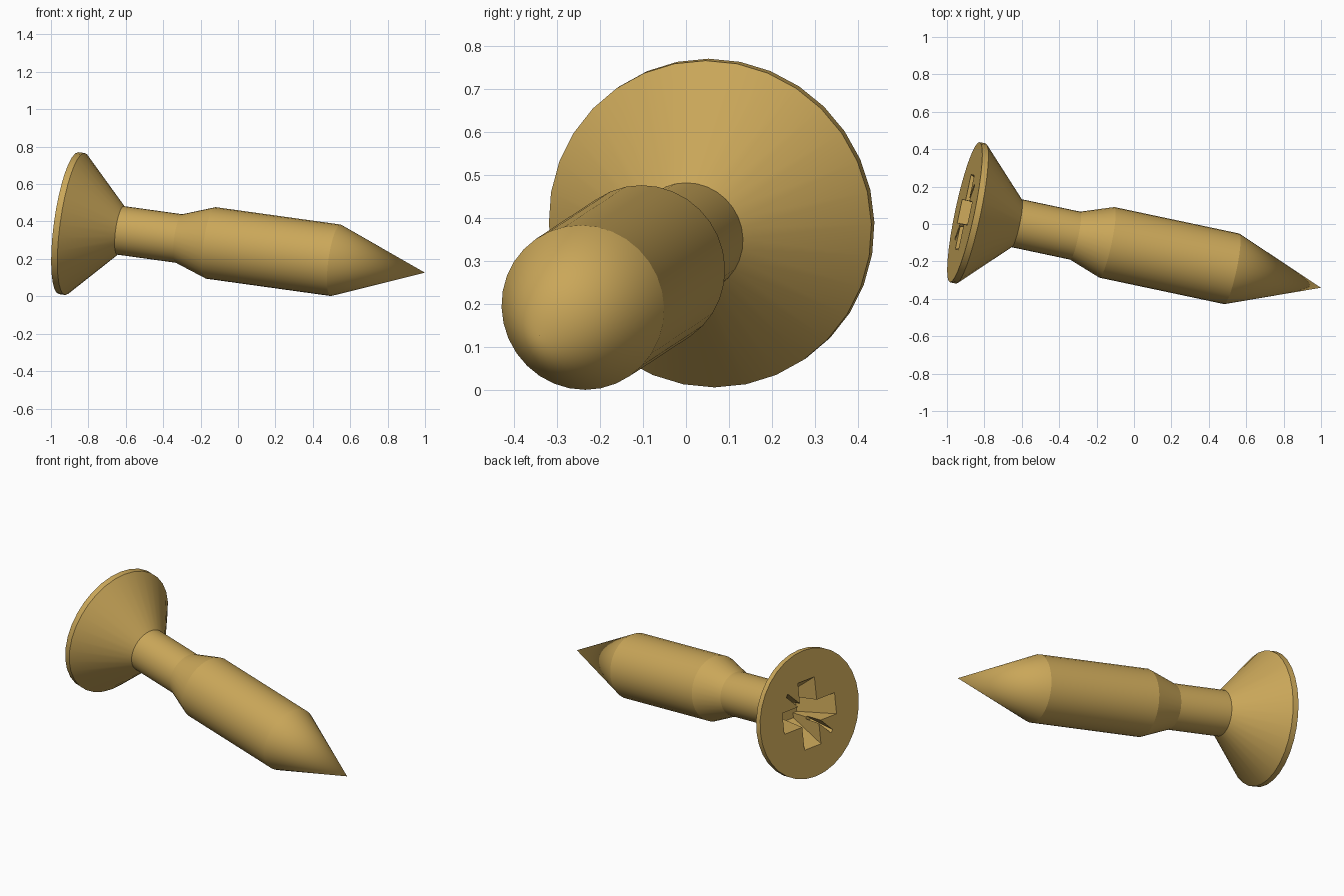
import bpy, bmesh, math
from mathutils import Matrix, Vector

default = bpy.data.objects.get("Cube")
if default:
    bpy.data.objects.remove(default, do_unlink=True)

# Brass material
brass = bpy.data.materials.new("brass")
brass.use_nodes = True
COLOR = (0.59, 0.385, 0.1, 1)
brass.diffuse_color = COLOR
brass.node_tree.nodes["Principled BSDF"].inputs["Base Color"].default_value = COLOR

SIDES = 32


def add_object(name, bm):
    bmesh.ops.recalc_face_normals(bm, faces=bm.faces[:])
    mesh = bpy.data.meshes.new(name)
    bm.to_mesh(mesh)
    bm.free()
    mesh.materials.append(brass)
    obj = bpy.data.objects.new(name, mesh)
    bpy.context.collection.objects.link(obj)
    return obj


def lathe(name, profile, tip):
    """Rings of (radius, height) closed by a flat start cap and a pointed end."""
    bm = bmesh.new()
    rings = []
    for radius, z in profile:
        angles = [math.tau * i / SIDES for i in range(SIDES)]
        rings.append([bm.verts.new((radius * math.cos(a), radius * math.sin(a), z)) for a in angles])
    bm.faces.new(rings[0])
    point = bm.verts.new((0, 0, tip))
    for i in range(SIDES):
        j = (i + 1) % SIDES
        for a, b in zip(rings, rings[1:]):
            bm.faces.new((a[i], a[j], b[j], b[i]))
        bm.faces.new((rings[-1][i], rings[-1][j], point))
    return add_object(name, bm)


def tapered_slot(name, length, floor_length, width, floor_width, depth, angle):
    """Bar that narrows towards its floor, used as a cutter."""
    bm = bmesh.new()
    bmesh.ops.create_cube(bm, size=2)
    for v in bm.verts:
        floor = v.co.z > 0
        v.co.x *= floor_length if floor else length
        v.co.y *= floor_width if floor else width
        v.co.z = depth if floor else -0.01
    bm.transform(Matrix.Rotation(angle, 4, "Z"))
    obj = add_object(name, bm)
    obj.hide_render = True
    return obj


# Body: rim, countersunk head, neck, shank and point
screw = lathe("screw_body", [
    (0.383, 0), (0.383, 0.034), (0.131, 0.286),
    (0.131, 0.609), (0.193, 0.784), (0.193, 1.473),
], 1.965)

# Drive recess: wide cross with thin diagonal ribs between its arms
cutters = []
for quarter in range(2):
    turn = quarter * math.pi / 2
    cutters.append(tapered_slot("cross_cutter", 0.21, 0.08, 0.065, 0.05, 0.2, turn))
    cutters.append(tapered_slot("rib_cutter", 0.23, 0.12, 0.011, 0.009, 0.1, turn + math.pi / 4))

bpy.context.view_layer.objects.active = screw
for cutter in cutters:
    mod = screw.modifiers.new("recess", "BOOLEAN")
    mod.operation = "DIFFERENCE"
    mod.solver = "EXACT"
    mod.object = cutter
    bpy.ops.object.modifier_apply(modifier=mod.name)
    bpy.data.objects.remove(cutter, do_unlink=True)

# Tilt the screw so it lies with its point forward and low
axis = Vector((1, -0.212, -0.139)).normalized()
side = Vector((0, 0, 1)).cross(axis).normalized()
up = axis.cross(side)
pose = Matrix((side, up, axis)).transposed().to_4x4()
pose.translation = (-0.905, 0.063, 0.391)
screw.data.transform(pose)

# Smooth round surfaces, crisp profile edges
bpy.ops.object.select_all(action="DESELECT")
screw.select_set(True)
bpy.ops.object.shade_smooth_by_angle(angle=math.radians(16))
